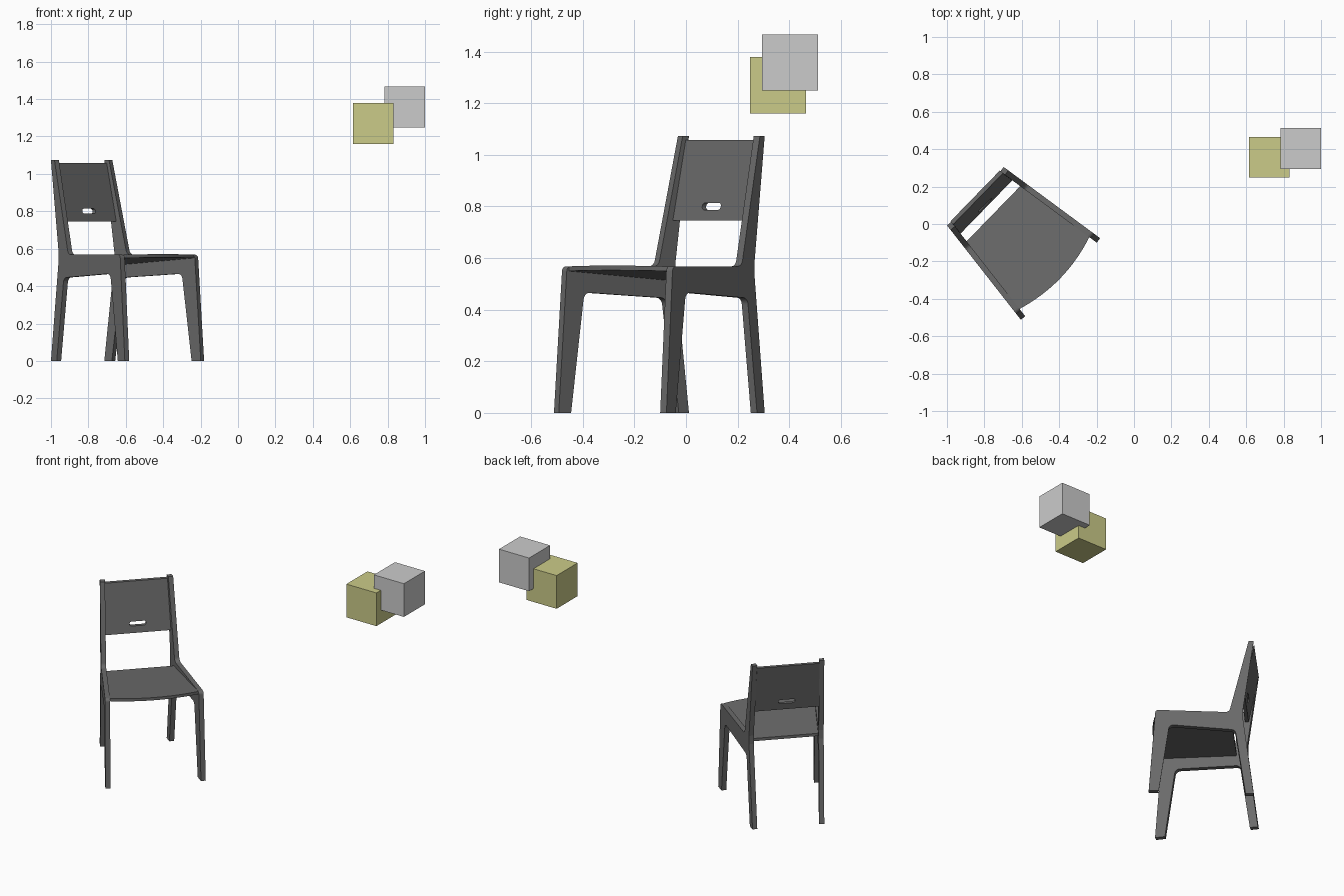
import bpy, bmesh, math
from mathutils import Matrix, Vector

if "Cube" in bpy.data.objects:
    bpy.data.objects.remove(bpy.data.objects["Cube"], do_unlink=True)


def material(name, rgb):
    m = bpy.data.materials.new(name)
    m.use_nodes = True
    m.diffuse_color = (*rgb, 1)
    m.node_tree.nodes["Principled BSDF"].inputs["Base Color"].default_value = (*rgb, 1)
    return m


CHARCOAL = material("charcoal", (0.145, 0.145, 0.145))
GREY = material("light grey", (0.6, 0.6, 0.6))
OLIVE = material("olive yellow", (0.6, 0.6, 0.25))

# The chair is built facing -y from the middle of its back, then turned
CHAIR = Matrix.Translation((-0.8485, 0.149, 0)) @ Matrix.Rotation(math.radians(45.8), 4, 'Z')
SPLAY = math.asin(0.135)
BACK_HALF = 0.2175
PANEL = 0.03


def finish(name, bm, mat):
    bmesh.ops.recalc_face_normals(bm, faces=bm.faces)
    me = bpy.data.meshes.new(name)
    bm.to_mesh(me)
    bm.free()
    me.materials.append(mat)
    ob = bpy.data.objects.new(name, me)
    bpy.context.collection.objects.link(ob)
    return ob


def rounded(corners, steps=5):
    """Outline from (u, v, radius) corners, with filleted corners."""
    out = []
    for i, (u, v, r) in enumerate(corners):
        p = Vector((u, v))
        if r == 0:
            out.append(p)
            continue
        a = (Vector(corners[i - 1][:2]) - p).normalized()
        b = (Vector(corners[(i + 1) % len(corners)][:2]) - p).normalized()
        half = a.angle(b) / 2
        centre = p + (a + b).normalized() * (r / math.sin(half))
        start = p + a * (r / math.tan(half)) - centre
        end = p + b * (r / math.tan(half)) - centre
        sweep = start.angle_signed(end)
        for k in range(steps + 1):
            out.append(centre + Matrix.Rotation(-sweep * k / steps, 2) @ start)
    return out


def plate(name, loops, thickness, origin, u, v, w, mat):
    """Flat board: outline loops in the u, v plane, thickened along w."""
    bm = bmesh.new()
    edges = []
    for loop in loops:
        vs = [bm.verts.new((p[0], p[1], 0)) for p in loop]
        edges += [bm.edges.new((vs[i - 1], vs[i])) for i in range(len(vs))]
    bmesh.ops.triangle_fill(bm, edges=edges, use_beauty=True, use_dissolve=False)
    new = bmesh.ops.extrude_face_region(bm, geom=bm.faces[:])["geom"]
    bmesh.ops.translate(bm, verts=[g for g in new if isinstance(g, bmesh.types.BMVert)],
                        vec=(0, 0, thickness))
    frame = Matrix((u, v, w)).transposed().to_4x4()
    bm.transform(CHAIR @ Matrix.Translation(origin) @ frame)
    return finish(name, bm, mat)


def inner_half(s):
    """Half the gap between the side panels at distance s from the back."""
    return BACK_HALF - PANEL / math.cos(SPLAY) + s * math.tan(SPLAY)


# Side panels: both legs, seat rail and back post in one cut board
side = rounded([
    (0, 0, 0), (0.05, 0, 0), (0.112, 0.445, 0.03), (0.515, 0.467, 0.03),
    (0.58, 0, 0), (0.641, 0, 0), (0.6, 0.568, 0.02), (0.15, 0.568, 0.03),
    (0.031, 1.073, 0), (0, 1.073, 0), (0.066, 0.585, 0), (0.066, 0.53, 0)])
sn, cs = math.sin(SPLAY), math.cos(SPLAY)
for sign, name in ((1, "left_side_panel"), (-1, "right_side_panel")):
    plate(name, [side], PANEL, (sign * BACK_HALF, 0, 0),
          Vector((sign * sn, -cs, 0)), Vector((0, 0, 1)), Vector((-sign * cs, -sn, 0)), CHARCOAL)

# Seat: board sloping down to the back, with a bowed front edge
REAR, FRONT, BOW = 0.135, 0.59, 0.042
wf = inner_half(FRONT)
seat = [(-inner_half(REAR), REAR), (inner_half(REAR), REAR)]
for k in range(17):
    t = 1 - k / 8
    seat.append((wf * t, FRONT + BOW * (1 - t * t)))
tilt = Vector((0, -1, 0.075))
plate("seat", [seat], 0.018, (0, 0, 0.5235), Vector((1, 0, 0)), tilt, Vector((0, 0, -1)), CHARCOAL)

# Backrest: leaning board with a rounded hand slot
LOW, HIGH = 0.745, 1.057
lean = Vector((0, 0.2, 1))
w0, w1, h = inner_half(0.08), inner_half(0.015), HIGH - LOW
board = [(-w0, 0), (w0, 0), (w1, h), (-w1, h)]
slot = rounded([(-0.05, 0.042, 0.012), (0.05, 0.042, 0.012),
                (0.05, 0.069, 0.012), (-0.05, 0.069, 0.012)])
plate("backrest", [board, slot], 0.022, (0, -0.083, LOW),
      Vector((1, 0, 0)), lean, Vector((0, 1, 0)), CHARCOAL)

# Two overlapping floating cubes
for name, centre, mat in (("olive_cube", (0.723, 0.357, 1.27), OLIVE),
                          ("grey_cube", (0.891, 0.403, 1.358), GREY)):
    bm = bmesh.new()
    bmesh.ops.create_cube(bm, size=0.218, matrix=Matrix.Translation(centre))
    finish(name, bm, mat)
